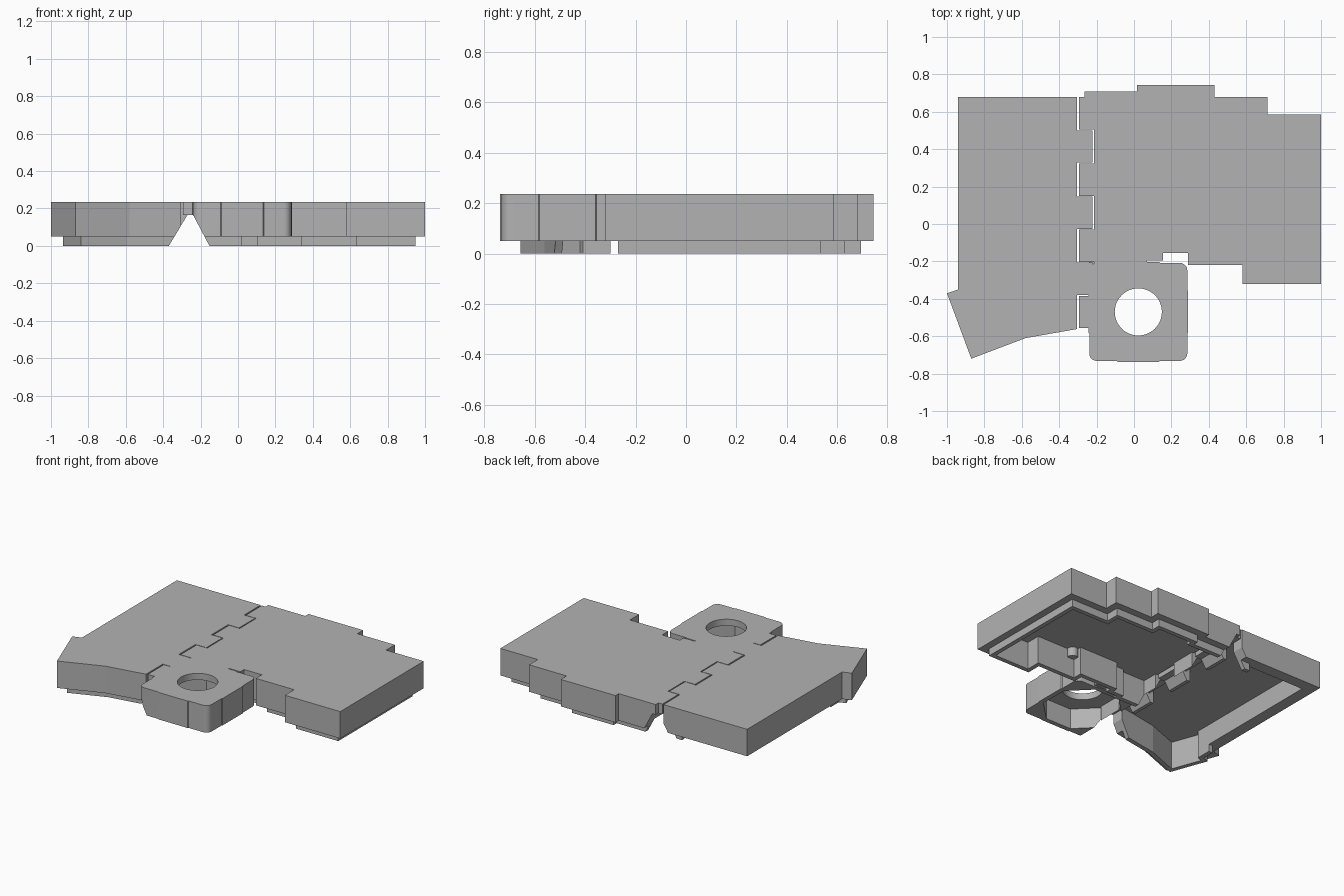
import bpy, bmesh, math
from mathutils import Vector

cube = bpy.data.objects.get("Cube")
if cube:
    bpy.data.objects.remove(cube, do_unlink=True)

TOP, CEILING, RIM = 0.235, 0.19, 0.05

grey = bpy.data.materials.new("plain grey")
grey.use_nodes = True
grey.diffuse_color = (0.45, 0.45, 0.45, 1)
grey.node_tree.nodes["Principled BSDF"].inputs["Base Color"].default_value = (0.45, 0.45, 0.45, 1)


def loft(name, rings):
    """Closed solid through rings of equal point count."""
    bm = bmesh.new()
    loops = [[bm.verts.new(p) for p in ring] for ring in rings]
    n = len(loops[0])
    for a, b in zip(loops, loops[1:]):
        for i in range(n):
            j = (i + 1) % n
            bm.faces.new((a[i], a[j], b[j], b[i]))
    bm.faces.new(loops[0])
    bm.faces.new(loops[-1][::-1])
    bmesh.ops.recalc_face_normals(bm, faces=bm.faces)
    mesh = bpy.data.meshes.new(name)
    bm.to_mesh(mesh)
    bm.free()
    mesh.materials.append(grey)
    ob = bpy.data.objects.new(name, mesh)
    bpy.context.collection.objects.link(ob)
    return ob


def prism(name, outline, z0, z1):
    return loft(name, [[(x, y, z) for x, y in outline] for z in (z1, z0)])


def bar(name, section, y0, y1):
    """Extrude an x-z section along y."""
    return loft(name, [[(x, y, z) for x, z in section] for y in (y0, y1)])


def rect(x0, x1, y0, y1):
    return [(x0, y0), (x1, y0), (x1, y1), (x0, y1)]


def circle(cx, cy, r, n, turn=0.0):
    return [(cx + r * math.cos(turn + math.tau * i / n),
             cy + r * math.sin(turn + math.tau * i / n)) for i in range(n)]


def inset(outline, d):
    """Mitred inward offset of a counter-clockwise outline."""
    out = []
    for i, p in enumerate(outline):
        p = Vector(p)
        u = (p - Vector(outline[i - 1])).normalized()
        v = (Vector(outline[(i + 1) % len(outline)]) - p).normalized()
        nu, nv = Vector((-u.y, u.x)), Vector((-v.y, v.x))
        out.append(tuple(p + (nu + nv) * d / (1 + nu.dot(nv))))
    return out


def shell(name, outline, profile):
    """Hollow tray: profile lists (inset, height) from the top around to the ceiling."""
    return loft(name, [[(x, y, z) for x, y in inset(outline, d)] for d, z in profile])


def cut(ob, cutter):
    cutter.hide_render = True
    mod = ob.modifiers.new("cut", 'BOOLEAN')
    mod.operation, mod.solver, mod.object = 'DIFFERENCE', 'EXACT', cutter
    bpy.context.view_layer.objects.active = ob
    bpy.ops.object.modifier_apply(modifier=mod.name)
    bpy.data.objects.remove(cutter, do_unlink=True)


def cut_right(ob, edge):
    cut(ob, bar("hinge_cutter", [(-0.137, -0.03), (-0.24, 0.165), (edge, 0.165),
                                 (edge, 0.4), (-1.2, 0.4), (-1.2, -0.03)], -1, 1))


def cut_left(ob):
    cut(ob, bar("hinge_cutter", [(-0.388, -0.03), (-0.305, 0.107), (-0.305, 0.4),
                                 (0.6, 0.4), (0.6, -0.03)], -1, 1))


# Stepped panel with a lip all around
right_outline = [(-0.6, -0.22), (0.07, -0.22), (0.07, -0.195), (0.155, -0.195),
                 (0.155, -0.155), (0.29, -0.155), (0.29, -0.22), (0.58, -0.22),
                 (0.58, -0.32), (1, -0.32), (1, 0.585), (0.715, 0.585),
                 (0.715, 0.68), (0.43, 0.68), (0.43, 0.743), (0.015, 0.743),
                 (0.015, 0.708), (-0.6, 0.708)]
stepped_panel = shell("stepped_panel", right_outline,
                      [(0, TOP), (0, RIM), (0.05, RIM), (0.05, 0), (0.08, 0), (0.08, CEILING)])
cut_right(stepped_panel, -0.215)
prism("ceiling_peg", circle(0.39, -0.13, 0.035, 24), 0.13, CEILING + 0.01)

# Panel with the flared front end
left_outline = [(-0.94, 0.68), (-0.94, -0.35), (-1, -0.37), (-0.87, -0.72),
                (-0.58, -0.61), (-0.25, -0.552), (0.1, -0.49), (0.1, 0.68)]
flared_panel = shell("flared_panel", left_outline,
                     [(0, TOP), (0, RIM), (0.08, RIM), (0.08, CEILING)])
cut_left(flared_panel)

# Lip under the flared end, and the short tab by the hinge
outer, inner = (inset(left_outline, d)[:6] for d in (0.05, 0.08))
outer[0] = (outer[0][0], -0.3)
inner[0] = (inner[0][0], -0.3)
front_lip = prism("front_lip", outer + inner[::-1], 0, CEILING + 0.005)
cut_left(front_lip)
hinge_tab = prism("hinge_tab", rect(-0.41, -0.2, 0.6, 0.63), 0, CEILING + 0.005)
cut_left(hinge_tab)

# Interlocking hinge teeth, alternating between the panels
right_section = [(-0.2, TOP), (-0.295, TOP), (-0.295, 0.165), (-0.24, 0.165), (-0.2, 0.09)]
left_section = [(-0.33, TOP), (-0.222, TOP), (-0.222, 0.165), (-0.27, 0.165),
                (-0.306, 0.107), (-0.33, 0.107)]
for i in range(7):
    y1 = 0.68 - 0.177 * i
    if i % 2:
        bar("left_hinge_tooth", left_section, y1 - 0.175, y1 - 0.002)
    else:
        bar("right_hinge_tooth", right_section, y1 - 0.175, y1 - 0.002)
bar("hinge_end", [(-0.2, TOP), (-0.265, TOP), (-0.265, 0.165), (-0.24, 0.165), (-0.2, 0.09)],
    0.66, 0.708)

# Front box with rounded corners, octagonal socket and round opening
cx, cy, half, r = 0.023, -0.47, 0.262, 0.04
rounded = []
for k in range(4):
    a = math.pi / 4 + k * math.pi / 2
    sx, sy = math.copysign(1, math.cos(a)), math.copysign(1, math.sin(a))
    for s in range(7):
        t = k * math.pi / 2 + s * math.pi / 12
        rounded.append((cx + sx * (half - r) + r * math.cos(t),
                        cy + sy * (half - r) + r * math.sin(t)))


def octagon(apothem):
    return circle(cx, cy, apothem / math.cos(math.pi / 8), 8, math.pi / 8)


for name, outline in (("front_box", rounded), ("octagonal_socket", octagon(0.267))):
    ob = prism(name, outline, RIM, TOP)
    cut(ob, prism("socket_cutter", octagon(0.235), -0.1, CEILING))
    cut(ob, prism("hole_cutter", circle(cx, cy, 0.126, 48), 0, 0.4))
    cut_right(ob, -0.245)

# Flat shading on broad faces, smooth around the curved ones
bpy.ops.object.select_all(action='DESELECT')
for ob in bpy.data.objects:
    if ob.type == 'MESH' and ob.name in ("front_box", "ceiling_peg"):
        ob.select_set(True)
        bpy.context.view_layer.objects.active = ob
bpy.ops.object.shade_smooth_by_angle(angle=math.radians(30))
